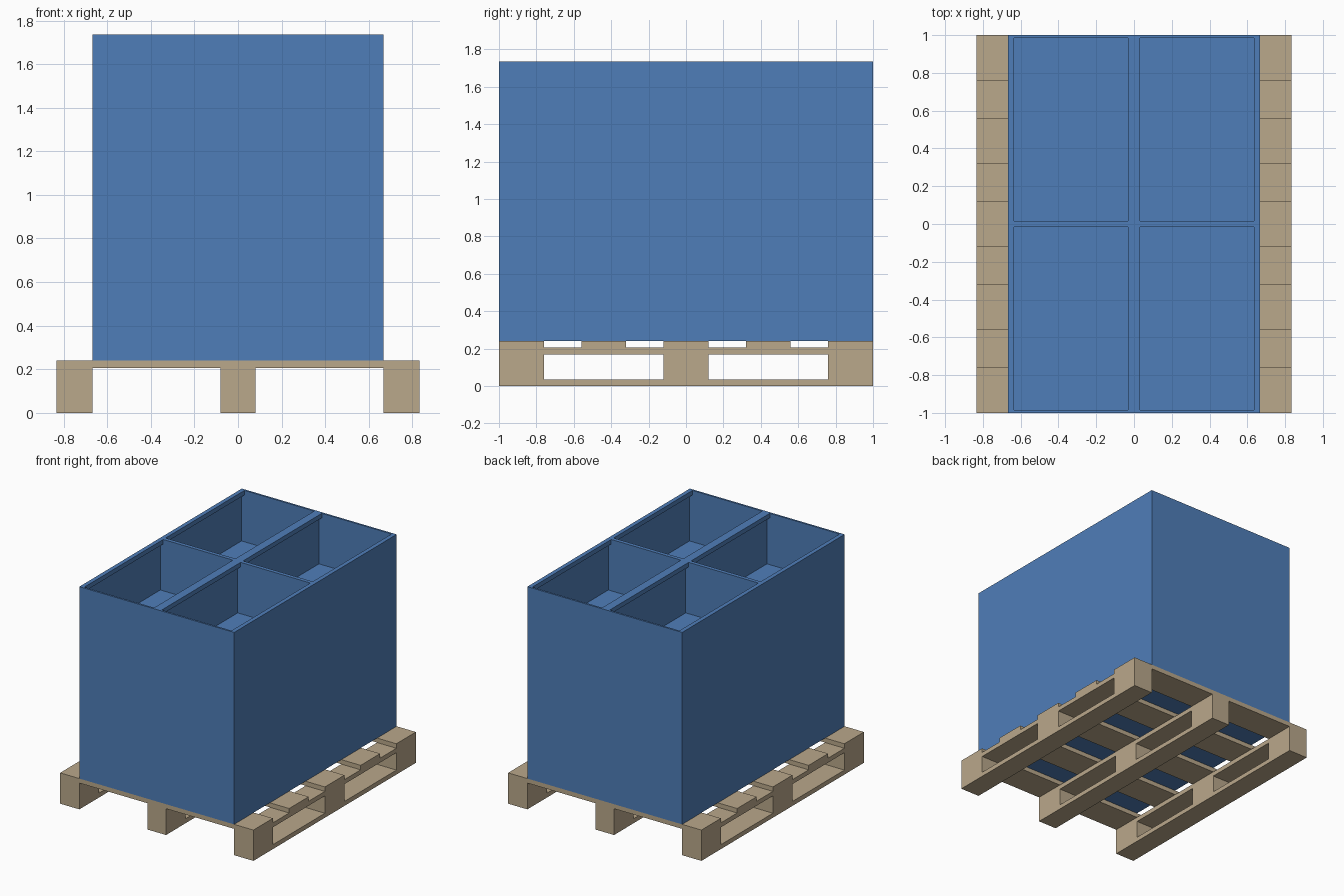
import bpy
import bmesh

cube = bpy.data.objects.get("Cube")
if cube:
    bpy.data.objects.remove(cube, do_unlink=True)


def material(name, rgb):
    mat = bpy.data.materials.new(name)
    mat.use_nodes = True
    mat.diffuse_color = (*rgb, 1)
    mat.node_tree.nodes["Principled BSDF"].inputs["Base Color"].default_value = (*rgb, 1)
    return mat


BLUE = material("blue plastic", (0.078, 0.208, 0.485))
WOOD = material("pale wood", (0.491, 0.392, 0.258))


def finish(name, bm, mat):
    bmesh.ops.remove_doubles(bm, verts=bm.verts[:], dist=1e-5)
    bmesh.ops.recalc_face_normals(bm, faces=bm.faces[:])
    mesh = bpy.data.meshes.new(name)
    bm.to_mesh(mesh)
    bm.free()
    mesh.materials.append(mat)
    obj = bpy.data.objects.new(name, mesh)
    bpy.context.collection.objects.link(obj)
    return obj


def box(name, x, y, z, mat):
    """Box from (min, max) ranges on each axis."""
    bm = bmesh.new()
    bmesh.ops.create_cube(bm, size=1)
    for v in bm.verts:
        for i, (lo, hi) in enumerate((x, y, z)):
            v.co[i] = hi if v.co[i] > 0 else lo
    return finish(name, bm, mat)


# Pallet: heights of the board layers
SKID, BLOCK, STRINGER, DECK = 0.035, 0.17, 0.205, 0.24
HALF_X = 0.833
runners = {"right": (-HALF_X, -0.667), "middle": (-0.08, 0.08), "left": (0.667, HALF_X)}
blocks = {"front": (-1, -0.76), "centre": (-0.12, 0.12), "back": (0.76, 1)}

# Three runners: skid, blocks and stringer
for side, xr in runners.items():
    box(f"{side}_skid", xr, (-1, 1), (0, SKID), WOOD)
    box(f"{side}_stringer", xr, (-1, 1), (BLOCK, STRINGER), WOOD)
    for place, yr in blocks.items():
        box(f"{side}_{place}_block", xr, yr, (SKID, BLOCK), WOOD)

# Five deck boards across the runners
for i in range(5):
    yc = -0.88 + 0.44 * i
    box(f"deck_board_{i + 1}", (-HALF_X, HALF_X), (yc - 0.12, yc + 0.12), (STRINGER, DECK), WOOD)

# Crate block with four open compartments, lipped along their long sides
X, Y, TOP, FLOOR = 0.667, 1.0, 1.735, 1.335
bm = bmesh.new()


def ring(x0, x1, y0, y1, z):
    return [bm.verts.new((x, y, z)) for x, y in ((x0, y0), (x1, y0), (x1, y1), (x0, y1))]


def skin(a, b):
    for i in range(4):
        j = (i + 1) % 4
        bm.faces.new((a[i], a[j], b[j], b[i]))


# Outer walls and underside
lower, upper = ring(-X, X, -Y, Y, DECK), ring(-X, X, -Y, Y, TOP)
skin(lower, upper)
bm.faces.new(lower[::-1])

# Compartments: rim, lip, undercut, inner wall, floor
steps = [(0, 0, TOP), (0.033, 0.015, TOP), (0.033, 0.015, TOP - 0.035),
         (0.008, 0.015, TOP - 0.035), (0.008, 0.015, FLOOR)]
for x0 in (-X, 0):
    for y0 in (-Y, 0):
        loops = [ring(x0 + mx, x0 + X - mx, y0 + my, y0 + Y - my, z) for mx, my, z in steps]
        for a, b in zip(loops, loops[1:]):
            skin(a, b)
        bm.faces.new(loops[-1])
finish("crate_block", bm, BLUE)
